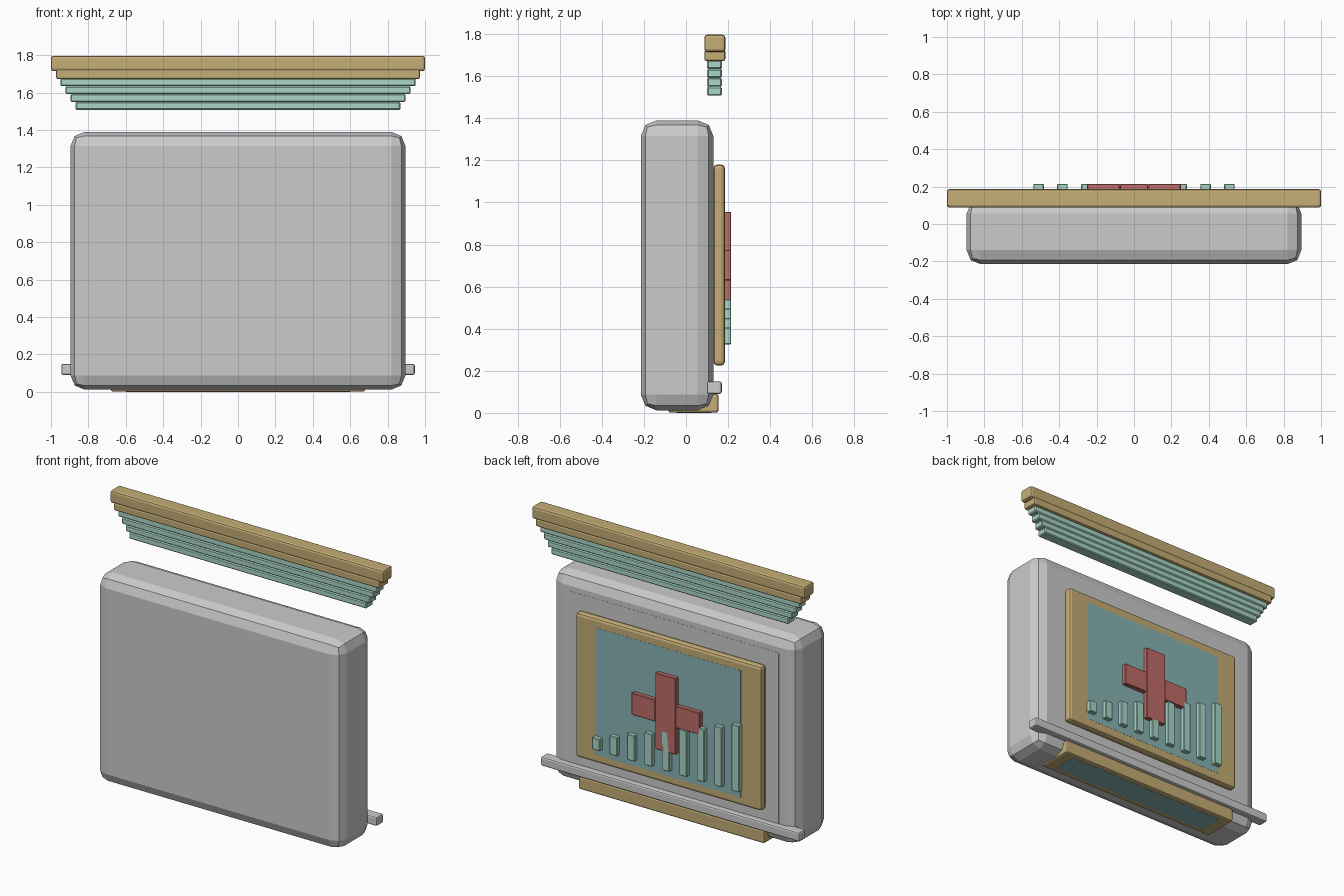
import bpy

if "Cube" in bpy.data.objects:
    bpy.data.objects.remove(bpy.data.objects["Cube"])


def material(name, rgb):
    m = bpy.data.materials.new(name)
    m.diffuse_color = (*rgb, 1)
    m.use_nodes = True
    m.node_tree.nodes["Principled BSDF"].inputs["Base Color"].default_value = m.diffuse_color
    return m


GOLD = material("gold", (0.56, 0.42, 0.18))
MINT = material("mint", (0.40, 0.68, 0.57))
RED = material("red", (0.52, 0.15, 0.14))
TEAL = material("teal", (0.25, 0.45, 0.45))


def box(name, x, y, z, mat=None, bevel=0.0, segments=2):
    """Box from (min, max) ranges with an optional bevel."""
    ranges = (x, y, z)
    bpy.ops.mesh.primitive_cube_add(size=1, location=[(a + b) / 2 for a, b in ranges])
    ob = bpy.context.object
    ob.name = name
    ob.scale = [b - a for a, b in ranges]
    bpy.ops.object.transform_apply(location=False, rotation=False, scale=True)
    if bevel:
        mod = ob.modifiers.new("bevel", 'BEVEL')
        mod.width = bevel
        mod.segments = segments
    if mat:
        ob.data.materials.append(mat)
    return ob


def wide(name, half, y, z, mat=None, bevel=0.0, segments=2):
    """Box mirrored about x = 0."""
    return box(name, (-half, half), y, z, mat, bevel, segments)


# Main cabinet and its shallow back panel
wide("cabinet", 0.895, (-0.215, 0.13), (0.012, 1.39), None, 0.075)
wide("back_panel", 0.77, (0.10, 0.131), (0.15, 1.28))

# Display board with inner screen layer
wide("display_board", 0.68, (0.13, 0.185), (0.225, 1.18), GOLD, 0.018)
wide("screen", 0.53, (0.16, 0.186), (0.28, 1.12), TEAL)

# Red cross, arms split around the upright
wide("cross_upright", 0.075, (0.18, 0.215), (0.45, 0.955), RED, 0.004, 1)
for side, x in (("left", (-0.25, -0.075)), ("right", (0.075, 0.25))):
    box("cross_arm_" + side, x, (0.18, 0.215), (0.63, 0.775), RED, 0.004, 1)

# Rising chart bars, tallest at -x
for i in range(9):
    cx = 0.51 - i * 0.1275
    box(f"chart_bar_{i + 1}", (cx - 0.028, cx + 0.028), (0.18, 0.215),
        (0.325, 0.405 + i * 0.045), MINT, 0.004, 1)

# Lower rail and tray under the cabinet
wide("lower_rail", 0.945, (0.10, 0.17), (0.09, 0.15), None, 0.01)
wide("tray", 0.68, (-0.085, 0.155), (0.001, 0.09), GOLD, 0.012)
wide("tray_inset", 0.60, (-0.045, 0.12), (0.0, 0.03), TEAL)

# Floating canopy bar with stepped slats below
wide("canopy_bar", 1.0, (0.087, 0.187), (1.715, 1.797), GOLD, 0.014)
wide("canopy_lip", 0.972, (0.087, 0.187), (1.672, 1.725), GOLD, 0.01)
for i, half in enumerate((0.95, 0.922, 0.895, 0.868)):
    top = 1.676 - i * 0.042
    wide(f"canopy_slat_{i + 1}", half, (0.10, 0.17), (top - 0.042, top), MINT, 0.006, 1)
